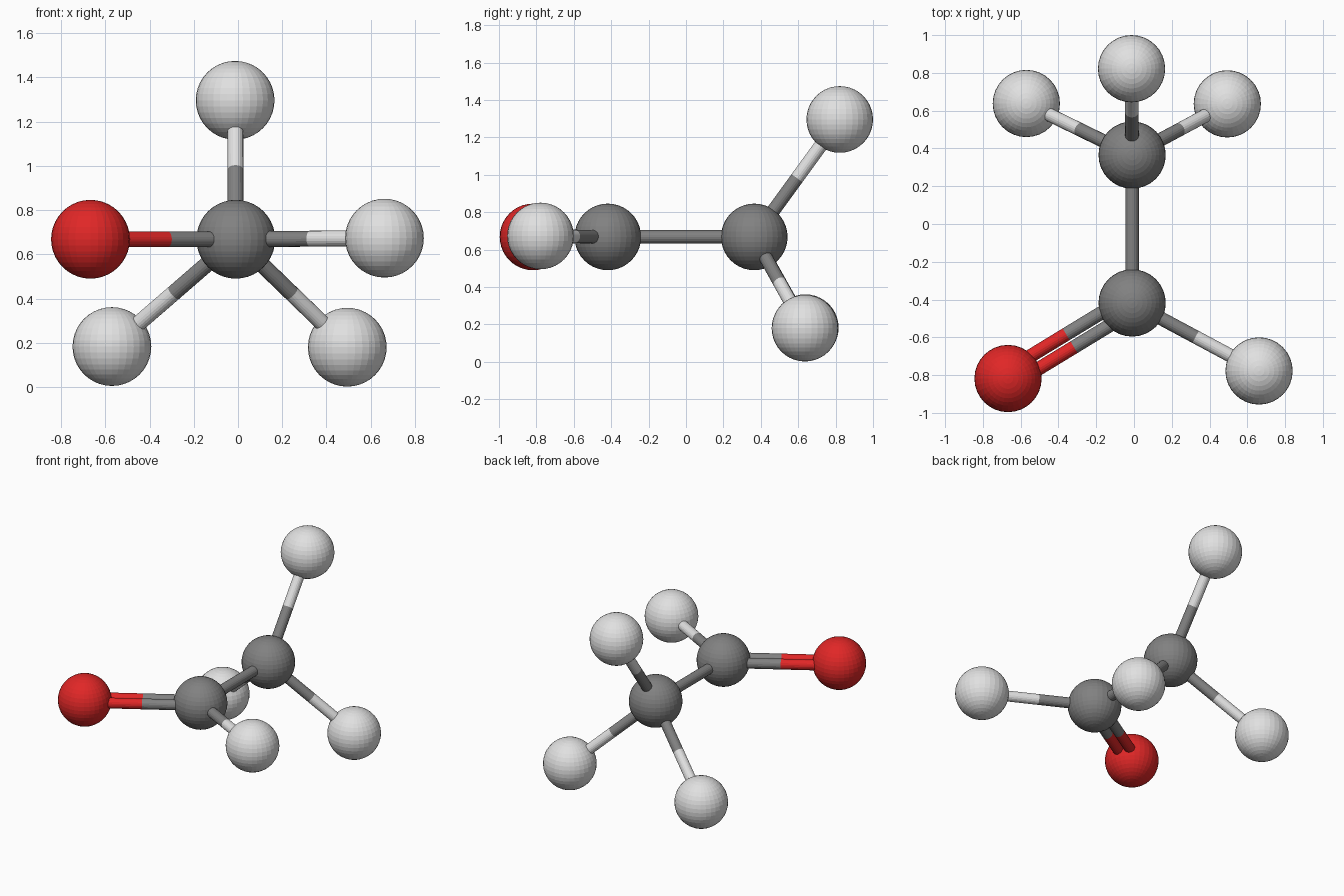
import bpy
from mathutils import Vector

cube = bpy.data.objects.get("Cube")
if cube:
    bpy.data.objects.remove(cube, do_unlink=True)

BALL_RADIUS = 0.178
STICK_RADIUS = 0.036
DOUBLE_OFFSET = 0.04


def make_material(name, rgb):
    mat = bpy.data.materials.new(name)
    mat.use_nodes = True
    color = (*rgb, 1)
    mat.diffuse_color = color
    mat.node_tree.nodes["Principled BSDF"].inputs["Base Color"].default_value = color
    return mat


GREY = make_material("dark grey", (0.22, 0.22, 0.22))
WHITE = make_material("light grey", (0.75, 0.75, 0.75))
RED = make_material("red", (0.75, 0.02, 0.02))

# Balls: name -> (centre, material)
BALLS = {
    "back_carbon": (Vector((-0.01, 0.365, 0.668)), GREY),
    "front_carbon": (Vector((-0.01, -0.418, 0.668)), GREY),
    "oxygen": (Vector((-0.667, -0.818, 0.668)), RED),
    "front_hydrogen": (Vector((0.662, -0.778, 0.673)), WHITE),
    "top_hydrogen": (Vector((-0.013, 0.822, 1.296)), WHITE),
    "right_hydrogen": (Vector((-0.57, 0.638, 0.183)), WHITE),
    "left_hydrogen": (Vector((0.494, 0.636, 0.18)), WHITE),
}


def add_ball(name, centre, mat):
    bpy.ops.mesh.primitive_uv_sphere_add(
        segments=32, ring_count=20, radius=BALL_RADIUS, location=centre)
    ball = bpy.context.object
    ball.name = name
    ball.data.materials.append(mat)


def add_stick(name, start, end, mat):
    axis = end - start
    bpy.ops.mesh.primitive_cylinder_add(
        vertices=20, radius=STICK_RADIUS, depth=axis.length,
        location=(start + end) / 2,
        rotation=axis.to_track_quat("Z", "Y").to_euler())
    stick = bpy.context.object
    stick.name = name
    stick.data.materials.append(mat)


def add_bond(first, second, shift=Vector(), suffix=""):
    """Two half sticks, each in the colour of the ball it touches."""
    (a, mat_a), (b, mat_b) = BALLS[first], BALLS[second]
    middle = (a + b) / 2
    add_stick(f"{second}_bond_inner{suffix}", a + shift, middle + shift, mat_a)
    add_stick(f"{second}_bond_outer{suffix}", middle + shift, b + shift, mat_b)


for ball_name, (centre, mat) in BALLS.items():
    add_ball(ball_name, centre, mat)

# Single bonds
add_bond("back_carbon", "front_carbon")
add_bond("front_carbon", "front_hydrogen")
for side in ("top", "right", "left"):
    add_bond("back_carbon", f"{side}_hydrogen")

# Double bond, side by side in the horizontal plane
direction = BALLS["oxygen"][0] - BALLS["front_carbon"][0]
sideways = direction.cross(Vector((0, 0, 1))).normalized() * DOUBLE_OFFSET
add_bond("front_carbon", "oxygen", sideways, "_back")
add_bond("front_carbon", "oxygen", -sideways, "_front")
